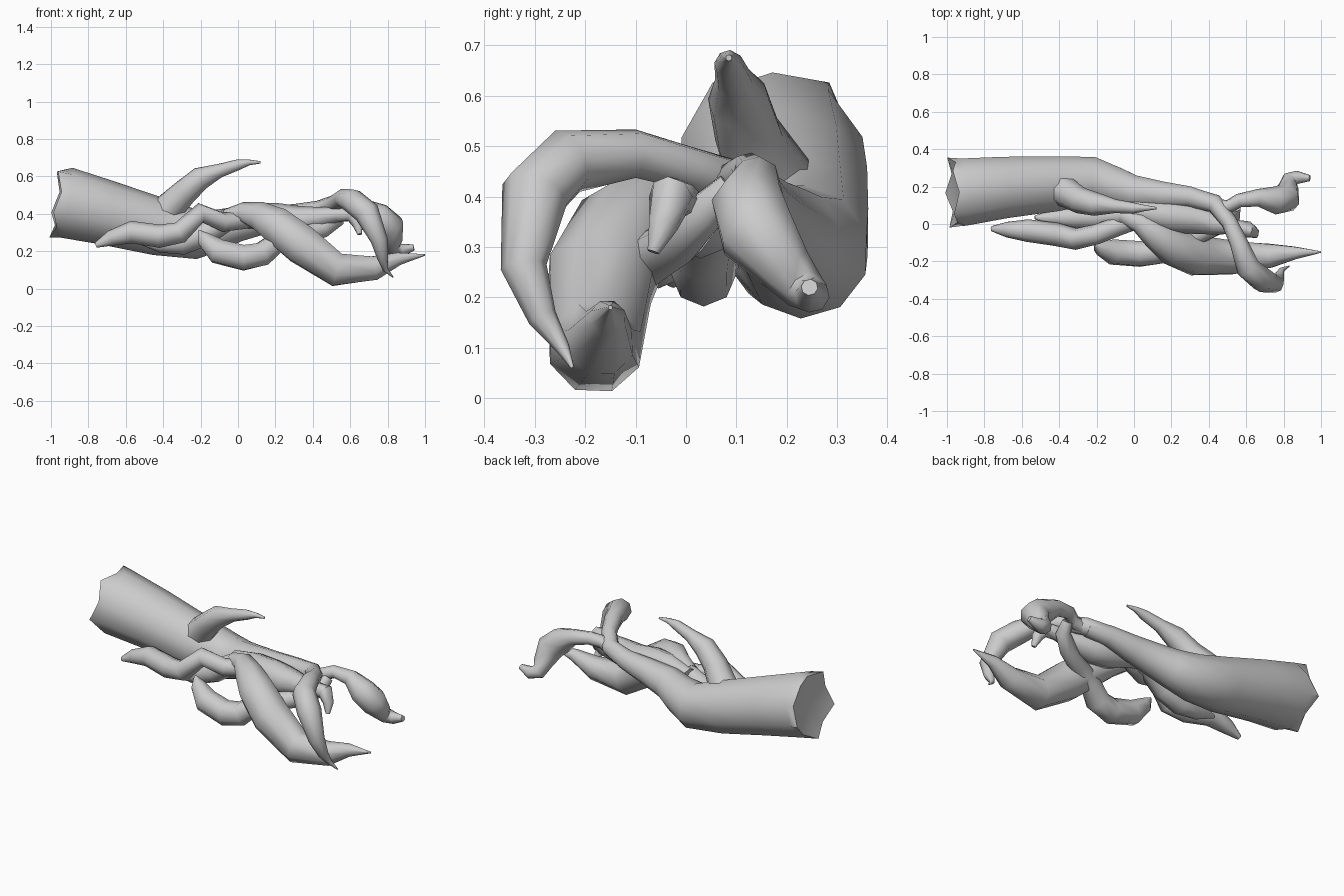
import bpy, bmesh, math
from mathutils import Vector


def limb(name, pts, sides=8, lobed=False):
    """Tapered tube through (x, y, z, radius) points."""
    bm = bmesh.new()
    c = [Vector(p[:3]) for p in pts]
    rings = []
    up = Vector((0, 0, 1))
    for i, p in enumerate(pts):
        d0 = (c[i] - c[max(i - 1, 0)]).normalized()
        d1 = (c[min(i + 1, len(c) - 1)] - c[i]).normalized()
        t = (d0 + d1).normalized()
        up = (up - t * up.dot(t)).normalized()   # carry the frame along
        side = t.cross(up)
        ring = []
        for k in range(sides):
            a = 2 * math.pi * k / sides
            r = p[3] * 1.04
            off = Vector()
            if lobed and i == 0:                 # ragged broken end
                r *= 1.04 if k % 2 else 0.9
                off = t * (0.0 if k % 2 else 0.03)
            ring.append(bm.verts.new(c[i] + off + (up * math.cos(a) + side * math.sin(a)) * r))
        rings.append(ring)
    for a, b in zip(rings, rings[1:]):
        for k in range(sides):
            j = (k + 1) % sides
            bm.faces.new((a[k], a[j], b[j], b[k]))
    # close the ends, hollowing the broken one
    if lobed:
        hub = bm.verts.new(c[0] + (c[1] - c[0]).normalized() * 0.06)
        for k in range(sides):
            bm.faces.new((rings[0][(k + 1) % sides], rings[0][k], hub))
    else:
        bm.faces.new(rings[0])
    bm.faces.new(rings[-1])
    bmesh.ops.recalc_face_normals(bm, faces=bm.faces)
    me = bpy.data.meshes.new(name)
    bm.to_mesh(me)
    bm.free()
    ob = bpy.data.objects.new(name, me)
    bpy.context.collection.objects.link(ob)
    bpy.ops.object.select_all(action='DESELECT')
    ob.select_set(True)
    bpy.context.view_layer.objects.active = ob
    bpy.ops.object.shade_smooth_by_angle(angle=math.radians(50))


# thick trunk with a broken end
limb("trunk", [(-0.985, .168, .468, .182), (-0.92, .17, .46, .182), (-0.7, .195, .405, .166),
               (-0.42, .215, .33, .148), (-0.22, .232, .29, .127), (-0.1, .20, .315, .105),
               (0.0, .17, .345, .09), (.15, .155, .37, .072), (.3, .145, .395, .055),
               (.42, .11, .415, .047)],
     sides=10, lobed=True)

# long hooked root that arcs to the front
limb("hooked_root", [(.3, .145, .40, .05), (.43, .11, .42, .048), (.51, .01, .455, .042),
                     (.56, -.1, .485, .047), (.61, -.235, .47, .063), (.69, -.3, .405, .066),
                     (.755, -.322, .26, .044), (.775, -.285, .16, .028), (.79, -.245, .10, .014),
                     (.83, -.225, .06, .003)])

# knobbed root at the far right, curling back before its tip
limb("knobbed_root", [(.4, .11, .40, .035), (.5, .09, .43, .036), (.56, .125, .45, .036),
                      (.66, .14, .435, .045), (.75, .125, .385, .072), (.815, .14, .33, .076),
                      (.825, .2, .255, .052), (.83, .235, .215, .042), (.875, .25, .205, .034),
                      (.94, .245, .22, .016)])

# upward shoot
limb("upper_shoot", [(-.46, .2, .33, .1), (-.37, .175, .43, .08), (-.285, .125, .515, .068),
                     (-.2, .105, .59, .06), (-.1, .095, .63, .036), (0, .085, .662, .028),
                     (.06, .085, .675, .015), (.12, .085, .675, .006)])

# heavy front root
limb("front_root", [(-.06, .05, .38, .045), (.03, .01, .405, .055), (.12, -.06, .385, .078),
                    (.21, -.12, .335, .1), (.34, -.17, .235, .108), (.53, -.18, .1, .092),
                    (.73, -.17, .11, .066), (.86, -.155, .16, .035), (1.0, -.15, .18, .004)])

# left pointing root
limb("left_root", [(-.76, -.025, .232, .014), (-.68, -.03, .27, .04), (-.57, -.035, .302, .058),
                   (-.42, -.055, .28, .06), (-.31, -.08, .30, .056), (-.2, -.055, .405, .052),
                   (-.08, -.01, .355, .05), (.03, .03, .37, .05), (.12, .05, .39, .04)])

# low root beneath the left one
limb("lower_left_root", [(-.53, .035, .25, .01), (-.42, .035, .24, .045), (-.3, .035, .245, .062),
                         (-.18, .035, .29, .062), (-.05, .05, .37, .055), (.08, .06, .39, .055)])

# drooping front loop, running back under the front root
limb("low_loop", [(-.21, -.11, .31, .006), (-.18, -.125, .265, .042), (-.11, -.15, .2, .068),
                  (.03, -.16, .165, .07), (.13, -.15, .185, .066), (.21, -.115, .25, .055),
                  (.34, -.06, .285, .05), (.45, -.01, .315, .046), (.53, .04, .37, .04),
                  (.54, .09, .42, .03)])

# middle root with a bent tip
limb("middle_root", [(-.08, .09, .37, .05), (.07, .06, .39, .065), (.2, .04, .37, .085),
                     (.32, .03, .36, .08), (.43, .0, .38, .055), (.53, -.015, .395, .038),
                     (.61, -.03, .4, .043), (.64, -.045, .345, .03), (.65, -.065, .29, .012)])
